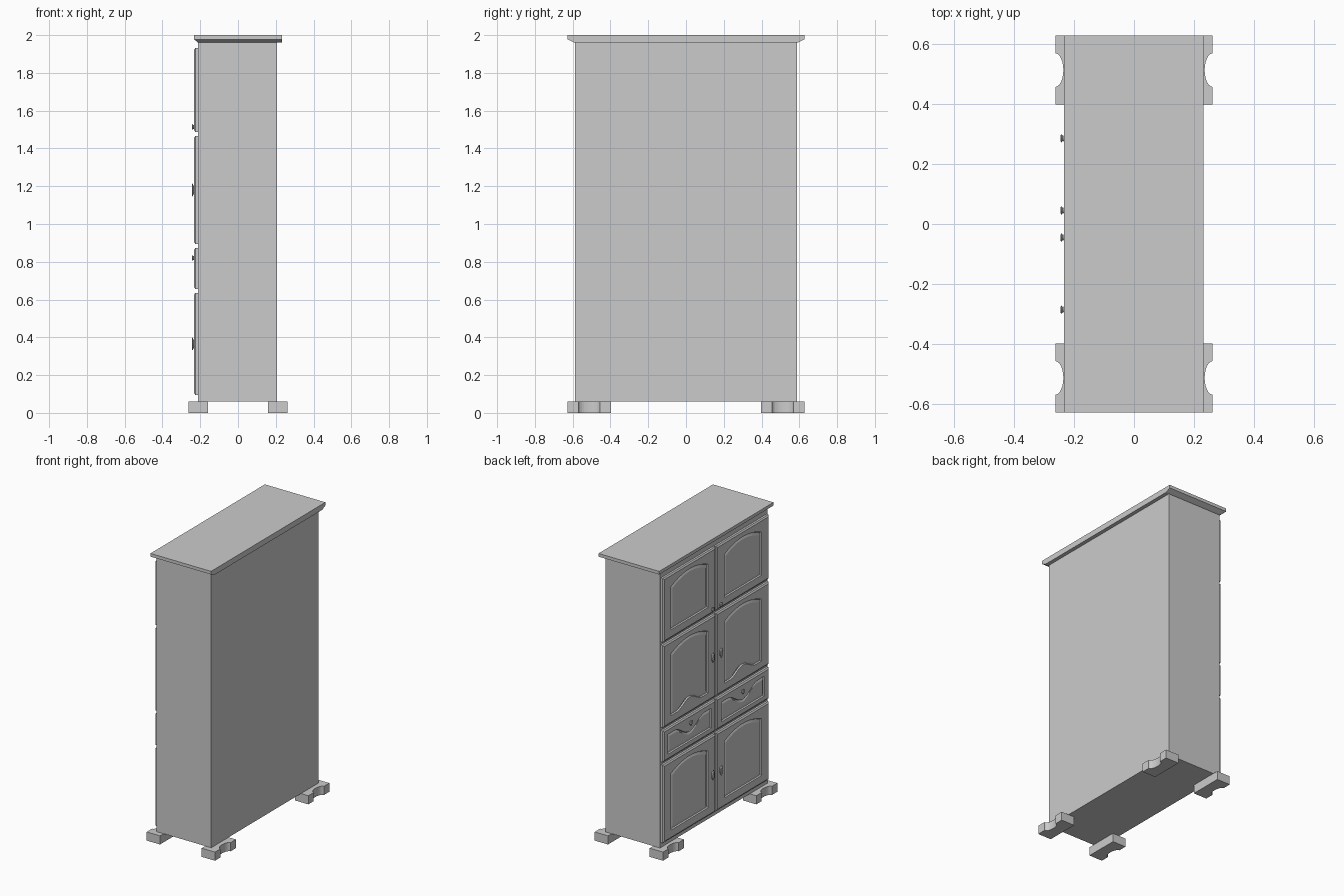
import bpy, bmesh, math

cube = bpy.data.objects.get("Cube")
if cube:
    bpy.data.objects.remove(cube)

grey = bpy.data.materials.new("plain_grey")
grey.use_nodes = True
COLOUR = (0.6, 0.6, 0.6, 1)
grey.diffuse_color = COLOUR
grey.node_tree.nodes["Principled BSDF"].inputs["Base Color"].default_value = COLOUR


def finish(name, bm):
    bmesh.ops.recalc_face_normals(bm, faces=bm.faces)
    mesh = bpy.data.meshes.new(name)
    bm.to_mesh(mesh)
    bm.free()
    mesh.materials.append(grey)
    ob = bpy.data.objects.new(name, mesh)
    bpy.context.collection.objects.link(ob)
    return ob


def loft(bm, loops):
    """Skin a list of closed point loops; returns the vertex loops."""
    rings = [[bm.verts.new(p) for p in loop] for loop in loops]
    for a, b in zip(rings, rings[1:]):
        for i in range(len(a)):
            j = (i + 1) % len(a)
            bm.faces.new((a[i], a[j], b[j], b[i]))
    return rings


def rect(x0, x1, y, z):
    return [(x0, -y, z), (x1, -y, z), (x1, y, z), (x0, y, z)]


def stack(name, loops):
    bm = bmesh.new()
    rings = loft(bm, loops)
    bm.faces.new(rings[0])
    bm.faces.new(rings[-1])
    return finish(name, bm)


FRONT = -0.212   # carcass face behind the doors
FACE = -0.233    # outer face of the doors

# Carcass and cornice (chamfered on three sides, plain at the back)
stack("carcass", [rect(FRONT, 0.206, 0.588, z) for z in (0.06, 1.961)])
stack("cornice", [rect(FRONT, 0.232, 0.592, 1.961),
                  rect(FACE, 0.232, 0.627, 1.978),
                  rect(FACE, 0.232, 0.627, 2.0)])

# Feet with a scooped outer side
for sx, xname in ((-1, "front"), (1, "back")):
    for sy, yname in ((-1, "right"), (1, "left")):
        outline = [(0.16, 0.397), (0.262, 0.397)]
        for i in range(13):
            a = math.pi * i / 12
            outline.append((0.262 - 0.027 * math.sin(a), 0.512 - 0.056 * math.cos(a)))
        outline += [(0.262, 0.627), (0.16, 0.627)]
        stack(f"{xname}_{yname}_foot",
              [[(sx * x, sy * y, z) for x, y in outline] for z in (0, 0.06)])


# Edge shapes, as a function of t from -1 to 1 across the panel
def flat(t):
    return 0


def arch(t):
    return 0.045 * (1 - t * t)


def hump(t):
    return 0.025 * (1 + math.cos(math.pi * t / 0.7)) if abs(t) < 0.7 else 0


def dip(t):
    return -0.035 * (1 + math.cos(math.pi * t / 0.7)) if abs(t) < 0.7 else 0


N = 24
STEPS = [2 * i / N - 1 for i in range(N + 1)]


def outline(x, y0, y1, z0, z1, low=flat, high=flat):
    mid, half = (y0 + y1) / 2, (y1 - y0) / 2
    bottom = [(x, mid + half * t, z0 + low(t)) for t in STEPS]
    top = [(x, mid + half * t, z1 + high(t)) for t in reversed(STEPS)]
    return bottom + top


def panel(name, side, door, field, low, high):
    """Slab with a rounded rim and a moulded, recessed field."""
    def loop(x, box, inset, lo=flat, hi=flat):
        y0, y1, z0, z1 = box
        pts = outline(x, y0 + inset, y1 - inset, z0 + inset, z1 - inset, lo, hi)
        return [(px, side * py, pz) for px, py, pz in pts]
    bm = bmesh.new()
    rings = loft(bm, [
        loop(FRONT, door, 0), loop(FACE + 0.007, door, 0), loop(FACE, door, 0.01),
        loop(FACE, field, 0, low, high), loop(FACE + 0.009, field, 0.004, low, high),
        loop(FACE + 0.009, field, 0.009, low, high), loop(FACE + 0.004, field, 0.02, low, high)])
    last = rings[-1]
    for i in range(N):
        bm.faces.new((last[i], last[i + 1], last[-2 - i], last[-1 - i]))
    finish(name, bm)


def knob(name, y, z, ry, rz):
    """Turned pull: wide foot, narrow waist, flared end."""
    loops = []
    for x, s in ((FACE + 0.001, 0.8), (FACE - 0.003, 0.55), (FACE - 0.008, 1), (FACE - 0.011, 0.75)):
        loops.append([(x, y + ry * s * math.cos(a), z + rz * s * math.sin(a))
                      for a in (math.tau * i / 16 for i in range(16))])
    stack(name, loops)


# name, slab heights, field heights, field margin, edge shapes, pull (y, z, radii)
ROWS = [
    ("upper_door", 1.487, 1.931, 1.545, 1.845, 0.085, flat, arch, (0.045, 1.514, 0.014, 0.016)),
    ("middle_door", 0.894, 1.466, 0.95, 1.38, 0.085, hump, arch, (0.045, 1.18, 0.014, 0.037)),
    ("drawer", 0.656, 0.873, 0.695, 0.832, 0.05, flat, dip, (0.285, 0.82, 0.014, 0.016)),
    ("lower_door", 0.095, 0.635, 0.155, 0.549, 0.085, flat, arch, (0.045, 0.365, 0.014, 0.037)),
]
for side, sname in ((-1, "right"), (1, "left")):
    for name, z0, z1, f0, f1, m, low, high, (ky, kz, ry, rz) in ROWS:
        y0, y1 = 0.004, 0.58
        panel(f"{sname}_{name}", side, (y0, y1, z0, z1), (y0 + m, y1 - m, f0, f1), low, high)
        knob(f"{sname}_{name}_pull", side * ky, kz, ry, rz)
